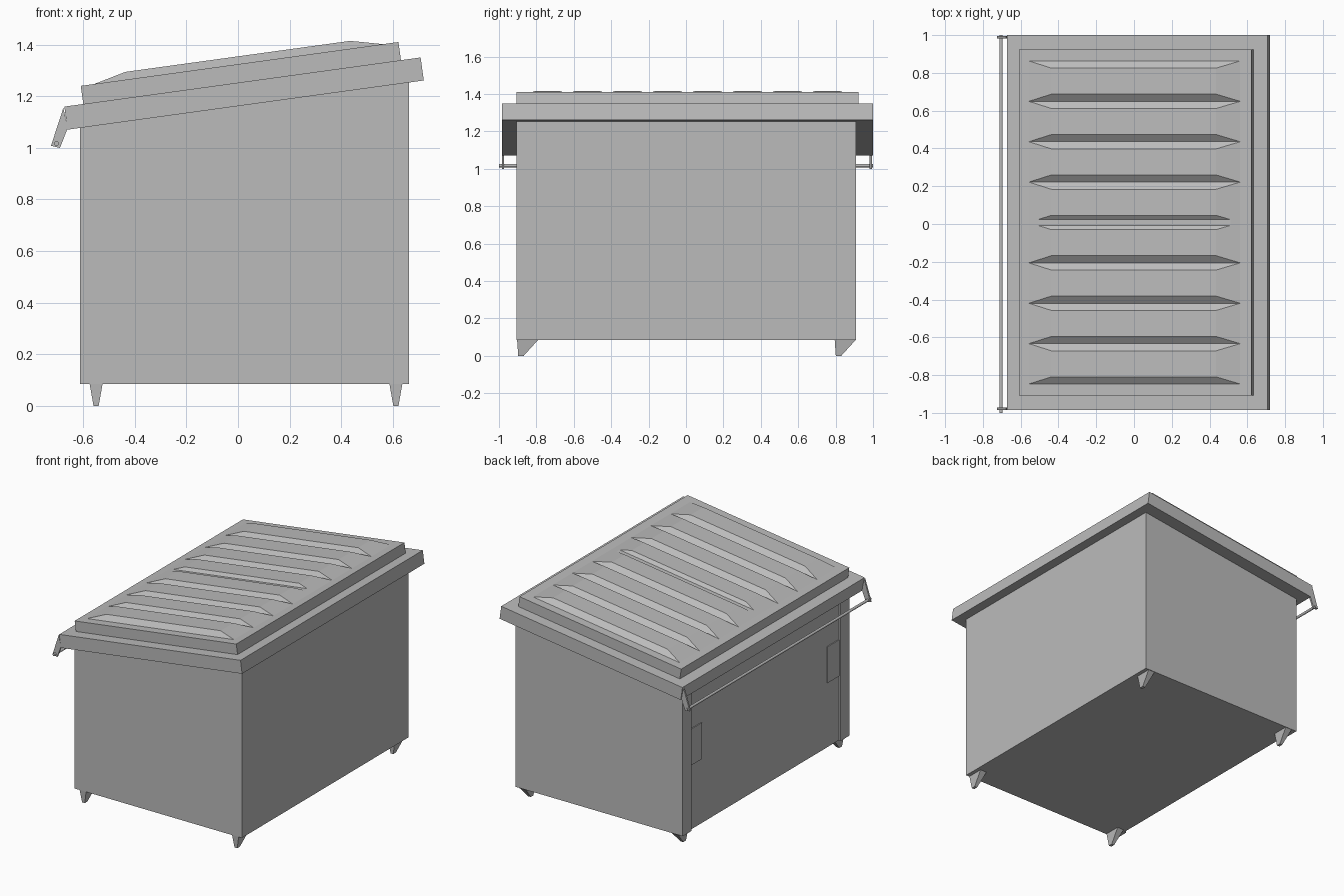
import bpy, bmesh, math
from mathutils import Vector

cube = bpy.data.objects.get("Cube")
if cube:
    bpy.data.objects.remove(cube, do_unlink=True)

metal = bpy.data.materials.new("grey_metal")
metal.use_nodes = True
GREY = (0.5, 0.5, 0.5, 1)
metal.diffuse_color = GREY
metal.node_tree.nodes["Principled BSDF"].inputs["Base Color"].default_value = GREY


def loft(name, loops, parent=None):
    """Closed solid through a list of matching point loops."""
    bm = bmesh.new()
    rings = [[bm.verts.new(p) for p in loop] for loop in loops]
    for a, b in zip(rings, rings[1:]):
        for i in range(len(a)):
            j = (i + 1) % len(a)
            bm.faces.new((a[i], a[j], b[j], b[i]))
    bm.faces.new(rings[0][::-1])
    bm.faces.new(rings[-1])
    bmesh.ops.recalc_face_normals(bm, faces=bm.faces)
    mesh = bpy.data.meshes.new(name)
    bm.to_mesh(mesh)
    bm.free()
    mesh.materials.append(metal)
    obj = bpy.data.objects.new(name, mesh)
    bpy.context.collection.objects.link(obj)
    obj.parent = parent
    return obj


def rect(x0, x1, y0, y1, z):
    return [(x0, y0, z), (x1, y0, z), (x1, y1, z), (x0, y1, z)]


def extrude_y(name, profile, y0, y1):
    return loft(name, [[(x, y, z) for x, z in profile] for y in (y0, y1)])


# Bin body: sloped top, with the rear wall set back between two corner posts
BACK, PANEL, FRONT, FLOOR = -0.612, -0.597, 0.663, 0.085
SLOPE = 0.138
Y0, Y1, POST = -0.905, 0.91, 0.095


def rim_z(x):
    return 1.162 + SLOPE * x


outline = [(BACK, Y0), (FRONT, Y0), (FRONT, Y1), (BACK, Y1),
           (BACK, Y1 - POST), (PANEL, Y1 - POST),
           (PANEL, Y0 + POST), (BACK, Y0 + POST)]
loft("bin_body", [[(x, y, FLOOR) for x, y in outline],
                  [(x, y, rim_z(x)) for x, y in outline]])

# Small plates beside the corner posts
for side, y in (("right", Y0 + POST), ("left", Y1 - POST - 0.13)):
    loft(side + "_rear_plate", [rect(PANEL - 0.006, PANEL, y, y + 0.13, z)
                                for z in (0.53, 0.78)])

# Tapered feet, all leaning the same way
for end, x in (("rear", -0.55), ("front", 0.612)):
    for side, y in (("right", -0.903), ("left", 0.795)):
        loft(f"{end}_{side}_foot",
             [rect(x - 0.01, x + 0.01, y + 0.006, y + 0.035, 0),
              rect(x - 0.025, x + 0.025, y, y + 0.112, FLOOR)])

# Lid, built flat on its own tilted frame
lid_frame = bpy.data.objects.new("lid_frame", None)
bpy.context.collection.objects.link(lid_frame)
lid_frame.location = (0, 0, rim_z(0))
lid_frame.rotation_euler = (0, -math.atan(SLOPE), 0)
lid_frame.hide_render = True

RIM, TOP, MID = 0.09, 0.161, 0.008
loft("lid_rim", [rect(-0.667, 0.727, -0.984, 1.0, z) for z in (0, RIM)], lid_frame)
loft("lid_panel", [rect(-0.593, 0.65, MID - 0.915, MID + 0.915, z)
                   for z in (RIM, TOP)], lid_frame)


# Raised ribs with hipped ends and V grooves between them
def rib(name, y0, y1, inset, height, taper):
    x0, x1 = -0.54, 0.59
    loft(name, [rect(x0, x1, y0, y1, TOP),
                rect(x0 + taper, x1 - taper, y0 + inset, y1 - inset, TOP + height)],
         lid_frame)


PITCH = 0.2138
for i in range(8):
    y = MID + (i - 4) * PITCH
    rib(f"lid_rib_{i + 1}", y, y + PITCH, 0.038, 0.03, 0.125)
rib("lid_centre_fill", MID - 0.03, MID + 0.03, 0.012, 0.012, 0.05)

# Hinge arms and the rod they carry
arm = [(-0.677, 1.155), (-0.725, 1.008), (-0.69, 1.0), (-0.66, 1.077)]
for side, y in (("right", -0.984), ("left", 0.982)):
    extrude_y(side + "_hinge_arm", arm, y, y + 0.012)

circle = [(-0.704 + 0.009 * math.cos(a), 1.017 + 0.009 * math.sin(a))
          for a in (math.tau * k / 12 for k in range(12))]
rod = extrude_y("hinge_rod", circle, -1.0, 1.0)
bpy.ops.object.select_all(action="DESELECT")
rod.select_set(True)
bpy.context.view_layer.objects.active = rod
bpy.ops.object.shade_smooth_by_angle(angle=math.radians(40))
